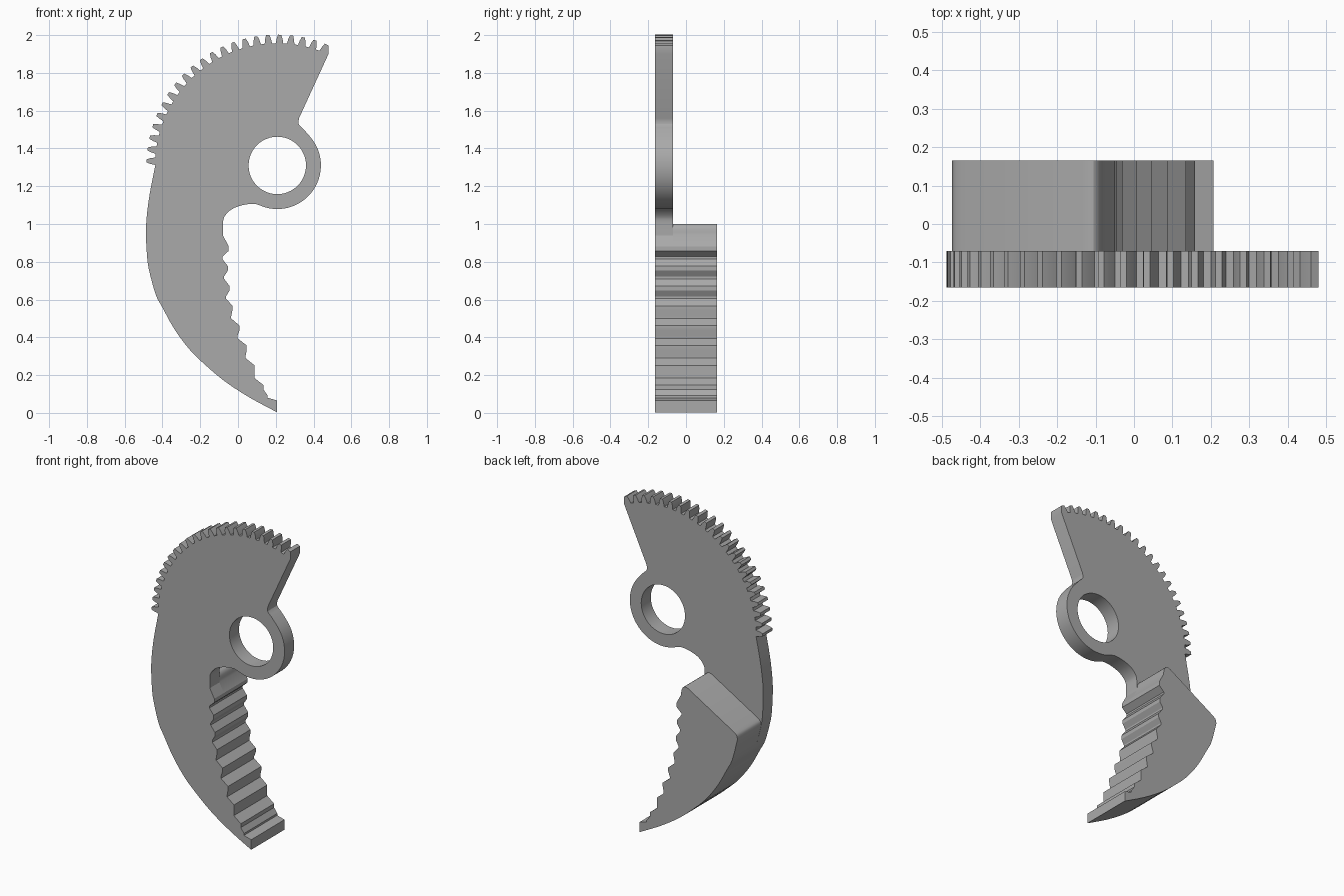
import bpy
import math
from mathutils import Vector

cube = bpy.data.objects.get("Cube")
if cube:
    bpy.data.objects.remove(cube, do_unlink=True)

steel = bpy.data.materials.new("plain_grey_steel")
steel.use_nodes = True
GREY = (0.4, 0.4, 0.4, 1)
steel.diffuse_color = GREY
steel.node_tree.nodes["Principled BSDF"].inputs["Base Color"].default_value = GREY

HUB = Vector((0.208, 1.31))
FRONT, STEP, BACK = -0.165, -0.07, 0.165


def polar(radius, degrees):
    a = math.radians(degrees)
    return HUB + radius * Vector((math.cos(a), math.sin(a)))


def arc(radius, start, end, count):
    return [polar(radius, start + (end - start) * i / count) for i in range(count + 1)]


def smooth_path(points, steps=3):
    """Catmull-Rom path through the points."""
    p = [Vector(q) for q in points]
    p = [2 * p[0] - p[1]] + p + [2 * p[-1] - p[-2]]
    path = []
    for a, b, c, d in zip(p, p[1:], p[2:], p[3:]):
        for k in range(steps):
            t = k / steps
            path.append(0.5 * (2 * b + (c - a) * t + (2 * a - 5 * b + 4 * c - d) * t * t
                               + (3 * b - a - 3 * c + d) * t ** 3))
    return path + [p[-2]]


def extrude_outline(name, loops, y0, y1):
    """Fill the x-z loops (later loops are holes) and extrude from y0 to y1."""
    curve = bpy.data.curves.new(name, 'CURVE')
    curve.dimensions = '2D'
    curve.fill_mode = 'BOTH'
    curve.extrude = (y1 - y0) / 2
    for loop in loops:
        spline = curve.splines.new('POLY')
        spline.points.add(len(loop) - 1)
        for point, q in zip(spline.points, loop):
            point.co = (q[0], q[1], 0, 1)
        spline.use_cyclic_u = True
    obj = bpy.data.objects.new(name, curve)
    bpy.context.collection.objects.link(obj)
    obj.location.y = (y0 + y1) / 2
    obj.rotation_euler.x = math.pi / 2
    bpy.ops.object.select_all(action='DESELECT')
    obj.select_set(True)
    bpy.context.view_layer.objects.active = obj
    bpy.ops.object.convert(target='MESH')
    obj = bpy.context.view_layer.objects.active
    obj.data.materials.clear()
    obj.data.materials.append(steel)
    bpy.ops.object.shade_smooth_by_angle(angle=math.radians(25))
    return obj


# Gear teeth along the upper arc, right to left
teeth = []
TEETH, FIRST, LAST = 22, 68.0, 178.0
pitch = (LAST - FIRST) / (TEETH - 1)
for i in range(TEETH):
    mid = FIRST + i * pitch
    for radius, offset in ((0.647, -1.75), (0.672, -1.3), (0.692, -0.7),
                           (0.692, 0.7), (0.672, 1.3), (0.647, 1.75)):
        teeth.append(polar(radius, mid + offset))
teeth[:3] = [(0.479, 1.90), (0.479, 1.945)]

# Curved outer back, from the gear down to the jaw tip
upper_back = [(-0.437, 1.315), (-0.468, 1.156), (-0.484, 1.03), (-0.487, 0.945), (-0.483, 0.85)]
lower_back = [(-0.473, 0.765), (-0.436, 0.627), (-0.40, 0.558), (-0.336, 0.442),
              (-0.257, 0.336), (-0.177, 0.257), (-0.07, 0.167), (0.06, 0.082), (0.207, 0.003)]

# Gripping serrations, from the tip up to the throat
crests = [0.135, 0.087, 0.046, 0.008, -0.03, -0.045, -0.054, -0.049]
valleys = [0.157, 0.087, 0.04, -0.003, -0.036, -0.063, -0.074, -0.083]
serrations = [(0.207, 0.066), (0.175, 0.075)]
for i, (crest, valley) in enumerate(zip(crests, valleys)):
    z = 0.135 + i * 0.105
    serrations += [(valley, z - 0.055), (valley, z - 0.043), (crest, z - 0.012), (crest, z + 0.012)]
serrations.append((-0.08, 0.94))

# Throat, hub ring and straight upper edge
throat = smooth_path([(-0.08, 1.0), (-0.073, 1.037), (-0.035, 1.077),
                      (0.025, 1.1), (0.082, 1.107), (0.115, 1.099)])
hub_arc = arc(0.231, -106, 42, 24)
neck = smooth_path([(0.347, 1.502), (0.321, 1.53), (0.323, 1.56)])

plate = teeth + smooth_path(upper_back + lower_back) + serrations + throat + hub_arc + neck
extrude_outline("gear_plate", [plate, arc(0.152, 0, 352.5, 47)], FRONT, STEP)

# Wide jaw block behind the plate, with a sloping rounded top
shoulder = smooth_path([(-0.082, 0.955), (-0.088, 0.982), (-0.105, 0.999), (-0.13, 0.994)])
heel = smooth_path([(-0.445, 0.808), (-0.467, 0.79), (-0.473, 0.765)])
jaw = heel[:-1] + smooth_path(lower_back) + serrations + shoulder
extrude_outline("jaw_block", [jaw], STEP, BACK)
